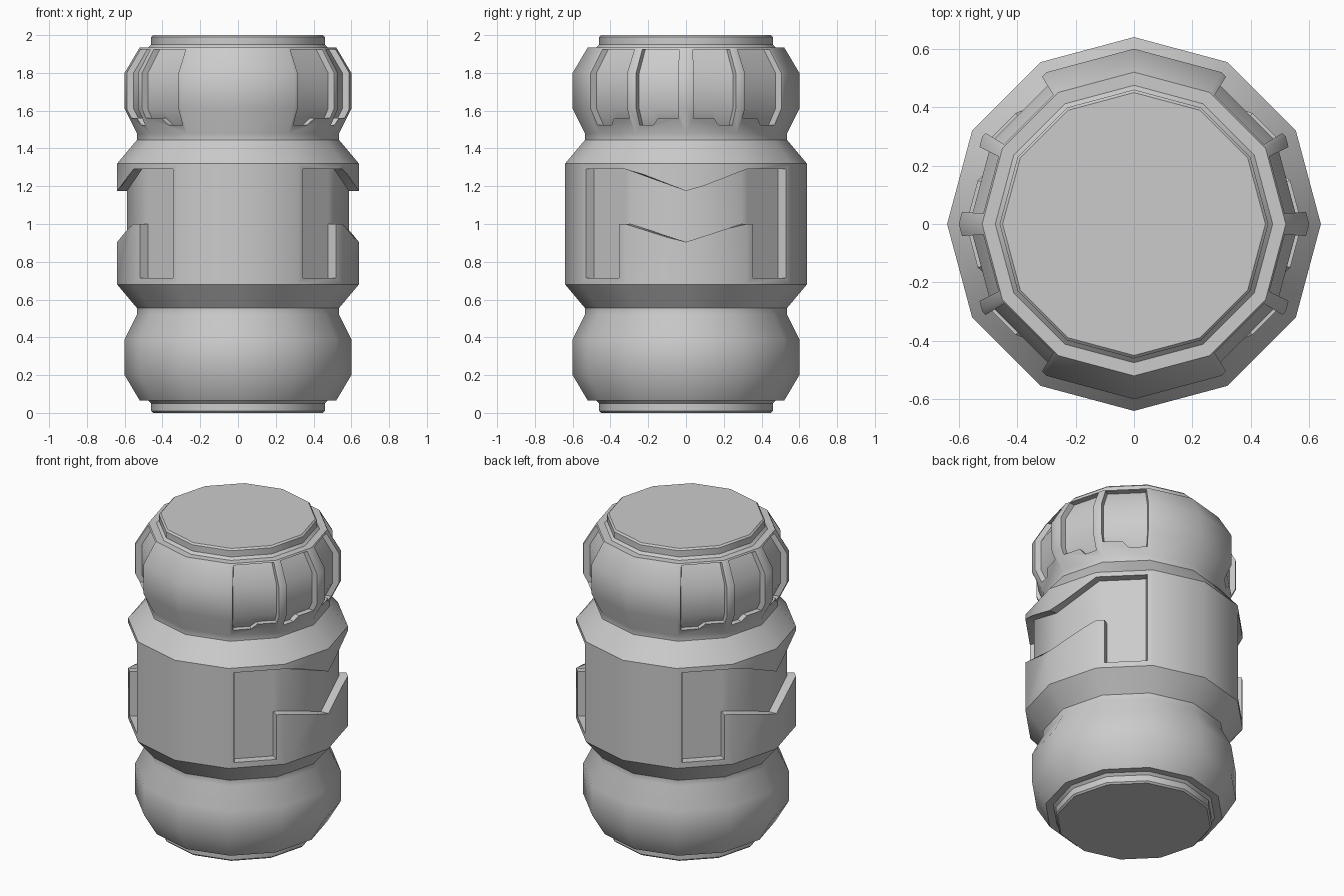
import bpy, bmesh
from math import radians, sin, cos, pi

if "Cube" in bpy.data.objects:
    bpy.data.objects.remove(bpy.data.objects["Cube"])

SIDES = 12


def poly_scale(deg):
    # radius factor that keeps points on the flat facets of the 12-gon
    half = pi / SIDES
    return cos(half) / cos(radians(deg % 30) - half)


def point(r, z, deg):
    k = r * poly_scale(deg)
    return (k * cos(radians(deg)), k * sin(radians(deg)), z)


def loft(name, columns, closed):
    # columns: list of (angle, [(r, z), ...]); closed = full turn, otherwise a capped wedge
    bm = bmesh.new()
    rows = [[bm.verts.new(point(r, z, a)) for r, z in pts] for a, pts in columns]
    n, m = len(rows), len(rows[0])
    for i in range(n if closed else n - 1):
        a, b = rows[i], rows[(i + 1) % n]
        for j in range(m - 1 if closed else m):
            k = (j + 1) % m
            bm.faces.new((a[j], b[j], b[k], a[k]))
    if closed:
        bm.faces.new([c[0] for c in rows])
        bm.faces.new([c[-1] for c in rows])
    else:
        bm.faces.new(rows[0])
        bm.faces.new(rows[-1])
    bmesh.ops.recalc_face_normals(bm, faces=bm.faces)
    mesh = bpy.data.meshes.new(name)
    bm.to_mesh(mesh)
    bm.free()
    ob = bpy.data.objects.new(name, mesh)
    bpy.context.collection.objects.link(ob)
    return ob


# Turned canister body: lower half profile, mirrored to the upper half
half = [(0.45, 0), (0.46, 0.01), (0.46, 0.05), (0.475, 0.065), (0.52, 0.065), (0.6, 0.2),
        (0.6, 0.39), (0.535, 0.52), (0.535, 0.555), (0.64, 0.68)]
profile = half + [(r, 2 - z) for r, z in reversed(half)]
body = loft("canister_body", [(i * 30, profile) for i in range(SIDES)], True)


def both_sides(cols):
    # mirror a list of columns about angle 0
    return [(-a, *rest) for a, *rest in reversed(cols)]


cutters = []

# Side window recesses around the chevron-topped pad
right = [(30, 1.0, 1.29), (34.3, 1.0, 1.29), (34.31, 0.715, 1.29), (57, 0.715, 1.29)]
window = both_sides(right) + [(0, 0.905, 1.175)] + right
for turn in (0, 180):
    cols = [(a + turn, [(0.588, lo), (0.588, hi), (0.8, hi), (0.8, lo)]) for a, lo, hi in window]
    cutters.append(loft("window_cutter", cols, False))


def floor_radius(z):
    # slot floor, set below the upper bulb surface
    if z < 1.61:
        r = 0.6 - 0.065 * (1.61 - z) / 0.13
    elif z > 1.8:
        r = 0.6 - 0.08 * (z - 1.8) / 0.135
    else:
        r = 0.6
    return r - 0.037


# Upper bulb slots, each with a stepped lower edge
HIGH = 1.925
slots = [[(4, 1.56), (15.5, 1.56), (18.5, 1.525), (26.5, 1.525)],
         [(31.5, 1.56), (43, 1.56), (47, 1.525), (58, 1.525)]]
slots += [both_sides(s) for s in slots]
for turn in (0, 180):
    for s in slots:
        cols = [(a + turn, [(floor_radius(z), z) for z in (lo, 1.61, 1.8, HIGH)]
                 + [(0.8, HIGH), (0.8, lo)]) for a, lo in s]
        cutters.append(loft("slot_cutter", cols, False))

# Cut all recesses into the body
bpy.context.view_layer.objects.active = body
body.select_set(True)
for c in cutters:
    c.hide_render = True
    mod = body.modifiers.new("recess", 'BOOLEAN')
    mod.operation = 'DIFFERENCE'
    mod.solver = 'EXACT'
    mod.object = c
    bpy.ops.object.modifier_apply(modifier=mod.name)
for c in cutters:
    bpy.data.objects.remove(c)

bpy.ops.object.shade_smooth_by_angle(angle=radians(31))
